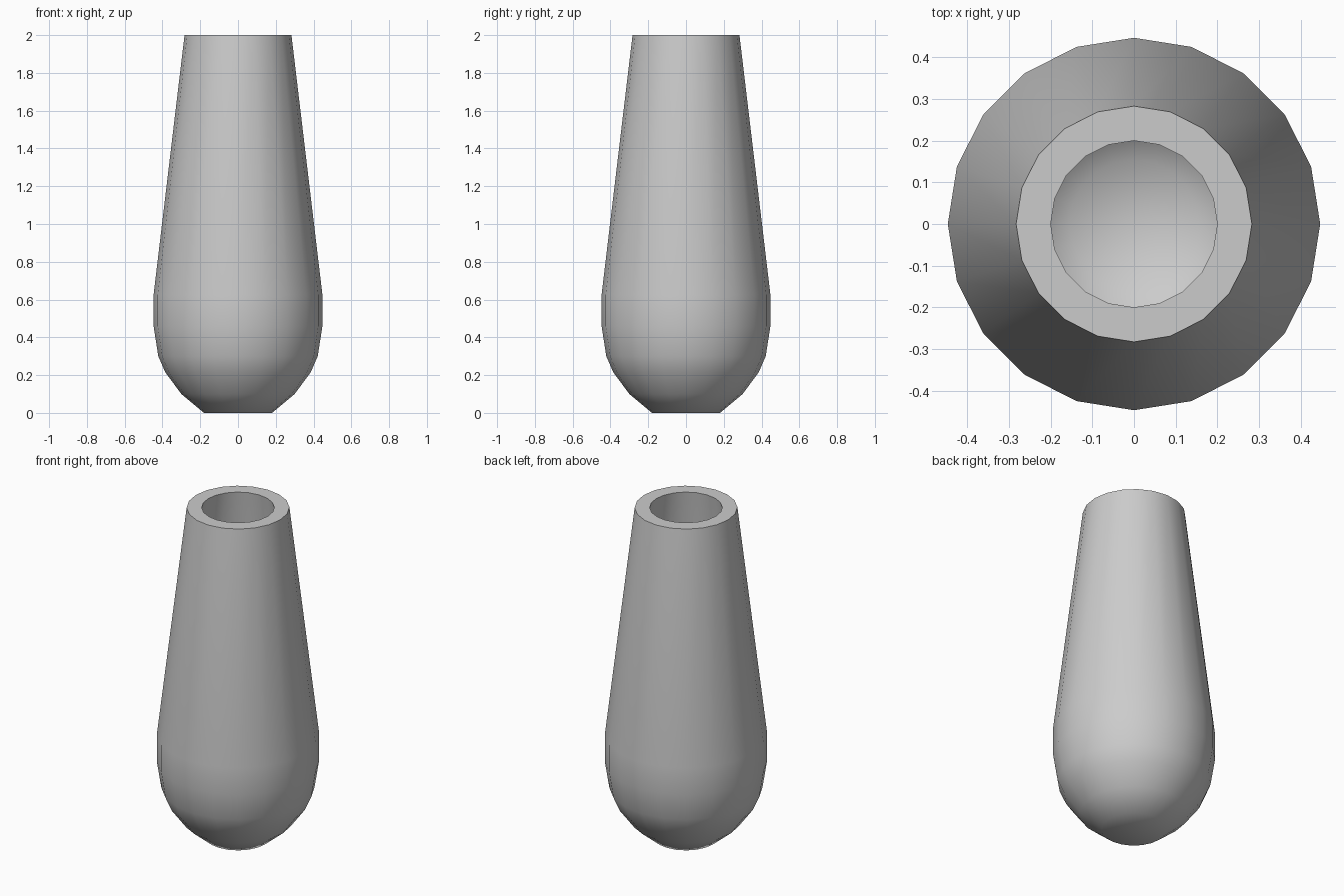
import bpy
import bmesh
from math import cos, sin, tau, radians

cube = bpy.data.objects.get("Cube")
if cube:
    bpy.data.objects.remove(cube, do_unlink=True)

SIDES = 20

# Radius and height pairs, from the base up the outside and back down the inside
OUTER = [(0.18, 0), (0.30, 0.10), (0.385, 0.215), (0.422, 0.30),
         (0.447, 0.46), (0.447, 0.625), (0.283, 2)]
INNER = [(0.20, 2), (0.364, 0.62), (0.364, 0.47), (0.342, 0.33),
         (0.315, 0.26), (0.245, 0.17), (0.155, 0.083)]

# Plain grey material
grey = bpy.data.materials.new("plain grey")
grey.use_nodes = True
colour = (0.6, 0.6, 0.6, 1)
grey.diffuse_color = colour
grey.node_tree.nodes["Principled BSDF"].inputs["Base Color"].default_value = colour

# Hollow body: rings joined by quads, closed by fans under the base and on the floor
bm = bmesh.new()
rings = [[bm.verts.new((r * cos(tau * i / SIDES), r * sin(tau * i / SIDES), z))
          for i in range(SIDES)] for r, z in OUTER + INNER]
for low, high in zip(rings, rings[1:]):
    for i in range(SIDES):
        j = (i + 1) % SIDES
        bm.faces.new((low[i], low[j], high[j], high[i]))
for ring, z in ((rings[0], OUTER[0][1]), (rings[-1], INNER[-1][1])):
    centre = bm.verts.new((0, 0, z))
    for i in range(SIDES):
        bm.faces.new((ring[i], ring[(i + 1) % SIDES], centre))
bmesh.ops.recalc_face_normals(bm, faces=bm.faces)

mesh = bpy.data.meshes.new("hollow_body")
bm.to_mesh(mesh)
bm.free()
mesh.materials.append(grey)
body = bpy.data.objects.new("hollow_body", mesh)
bpy.context.collection.objects.link(body)

# Smooth sides with a crisp rim
bpy.ops.object.select_all(action="DESELECT")
body.select_set(True)
bpy.context.view_layer.objects.active = body
bpy.ops.object.shade_smooth_by_angle(angle=radians(50))
